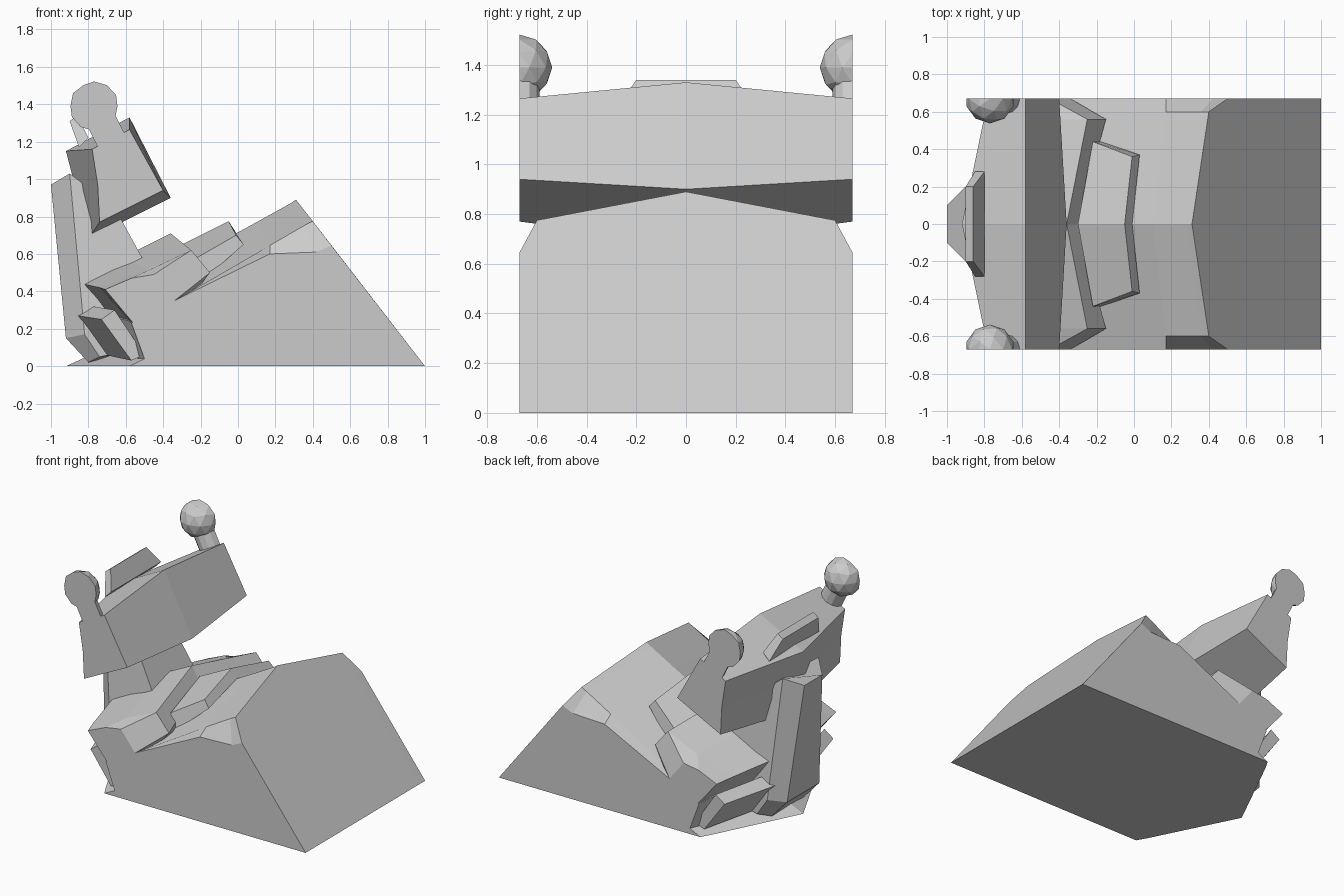
import bpy, bmesh
from mathutils import Vector

cube = bpy.data.objects.get("Cube")
if cube:
    bpy.data.objects.remove(cube, do_unlink=True)

grey = bpy.data.materials.new("light_grey")
grey.use_nodes = True
grey.diffuse_color = (0.6, 0.6, 0.6, 1)
grey.node_tree.nodes["Principled BSDF"].inputs["Base Color"].default_value = grey.diffuse_color
HALF = 0.67


def finish(name, bm):
    bmesh.ops.recalc_face_normals(bm, faces=bm.faces)
    mesh = bpy.data.meshes.new(name)
    bm.to_mesh(mesh)
    bm.free()
    mesh.materials.append(grey)
    ob = bpy.data.objects.new(name, mesh)
    bpy.context.collection.objects.link(ob)
    return ob


def loft(name, rings):
    """Skin matching rings of 3D points and cap both ends."""
    bm = bmesh.new()
    rows = [[bm.verts.new(p) for p in ring] for ring in rings]
    n = len(rows[0])
    for a, b in zip(rows, rows[1:]):
        for i in range(n):
            j = (i + 1) % n
            bm.faces.new((a[i], a[j], b[j], b[i]))
    bm.faces.new(rows[0])
    bm.faces.new(rows[-1])
    return finish(name, bm)


def symmetric(name, sections):
    """Loft side profiles (y, [(x, z), ...]) from the middle out to both sides."""
    right = [[(x, y, z) for x, z in pts] for y, pts in sections]
    left = [[(x, -y, z) for x, y, z in ring] for ring in reversed(right)]
    return loft(name, left + right[1:] if sections[0][0] == 0 else left + right)


# Wedge base with a vee-shaped back and chamfered upper corners
symmetric("wedge_base", [
    (0, [(-.92, 0), (-.70, .10), (-.78, .30), (-.36, .52), (.10, .77), (.28, .87), (.31, .89), (1, 0)]),
    (.60, [(-.62, 0), (-.53, .04), (-.58, .24), (-.32, .36), (.17, .645), (.36, .755), (.40, .775), (1, 0)]),
    (HALF, [(-.58, 0), (-.50, .04), (-.57, .23), (-.34, .35), (.17, .60), (.42, .61), (.50, .645), (1, 0)]),
])

# Raised rear block overhanging the back wall
symmetric("rear_block", [
    (0, [(-.72, .22), (-.88, .45), (-.62, .58), (-.36, .71), (-.30, .60), (-.30, .30)]),
    (.56, [(-.58, .24), (-.74, .42), (-.48, .52), (-.25, .62), (-.15, .50), (-.30, .30)]),
    (HALF, [(-.56, .23), (-.71, .41), (-.57, .47), (-.45, .49), (-.34, .35), (-.36, .28)]),
])

# Raised plate on the sloping top
top_plate = [(-.22, .44, .58), (-.01, .36, .70), (.03, .37, .65), (-.20, .45, .45)]
loft("top_plate", [
    [(x, -y, z) for x, y, z in top_plate],
    [(-.30, 0, .65), (-.05, 0, .775), (-.01, 0, .71), (-.30, 0, .50)],
    top_plate,
])

# Pair of slanted plates on the back wall
for side, label in ((1, "left"), (-1, "right")):
    loft(label + "_back_plate", [
        [(x, side * y, z) for x, z in pts] for y, pts in (
            (.22, [(-.86, .27), (-.71, .06), (-.62, .10), (-.78, .32)]),
            (.61, [(-.73, .25), (-.57, .03), (-.50, .06), (-.66, .30)]))])


# Chamfered upright column
def column_ring(back, middle, front):
    half = [back, middle, front]
    return half + [(x, -y, z) for x, y, z in reversed(half)]


loft("column", [
    column_ring((-1, .10, .97), (-.90, .20, 1.03), (-.66, .20, .85)),
    column_ring((-.92, .18, .15), (-.82, .26, .17), (-.48, .24, .52)),
    column_ring((-.80, .18, .02), (-.74, .26, .05), (-.50, .24, .10)),
])

# Tilted upper blade
symmetric("upper_blade", [
    (0, [(-.92, 1.15), (-.86, .92), (-.80, .68), (-.36, .90), (-.58, 1.33)]),
    (HALF, [(-.78, 1.16), (-.75, .97), (-.74, .77), (-.40, .94), (-.58, 1.265)]),
])

# Small fin behind the blade
fin = [(-.90, .20, 1.31), (-.86, .20, 1.34), (-.80, .28, 1.22), (-.85, .28, 1.17)]
loft("rear_fin", [[(x, -y, z) for x, y, z in fin], fin])


# Balls on short necks, cut flat at the sides
def cut_flat(bm, side):
    geom = bm.verts[:] + bm.edges[:] + bm.faces[:]
    bmesh.ops.bisect_plane(bm, geom=geom, plane_co=(0, side * HALF, 0),
                           plane_no=(0, side, 0), clear_outer=True)
    bmesh.ops.holes_fill(bm, edges=[e for e in bm.edges if e.is_boundary], sides=0)


for side, label in ((1, "left"), (-1, "right")):
    centre = Vector((-.77, side * HALF, 1.39))
    foot = Vector((-.66, side * HALF, 1.17))
    bm = bmesh.new()
    bmesh.ops.create_icosphere(bm, subdivisions=2, radius=.132)
    bmesh.ops.translate(bm, verts=bm.verts, vec=centre)
    cut_flat(bm, side)
    finish(label + "_ball", bm)

    bm = bmesh.new()
    axis = foot - centre
    bmesh.ops.create_cone(bm, cap_ends=True, segments=12, radius1=.08, radius2=.08, depth=axis.length)
    bmesh.ops.rotate(bm, verts=bm.verts, matrix=axis.to_track_quat('Z', 'Y').to_matrix())
    bmesh.ops.translate(bm, verts=bm.verts, vec=(centre + foot) / 2)
    cut_flat(bm, side)
    finish(label + "_neck", bm)
